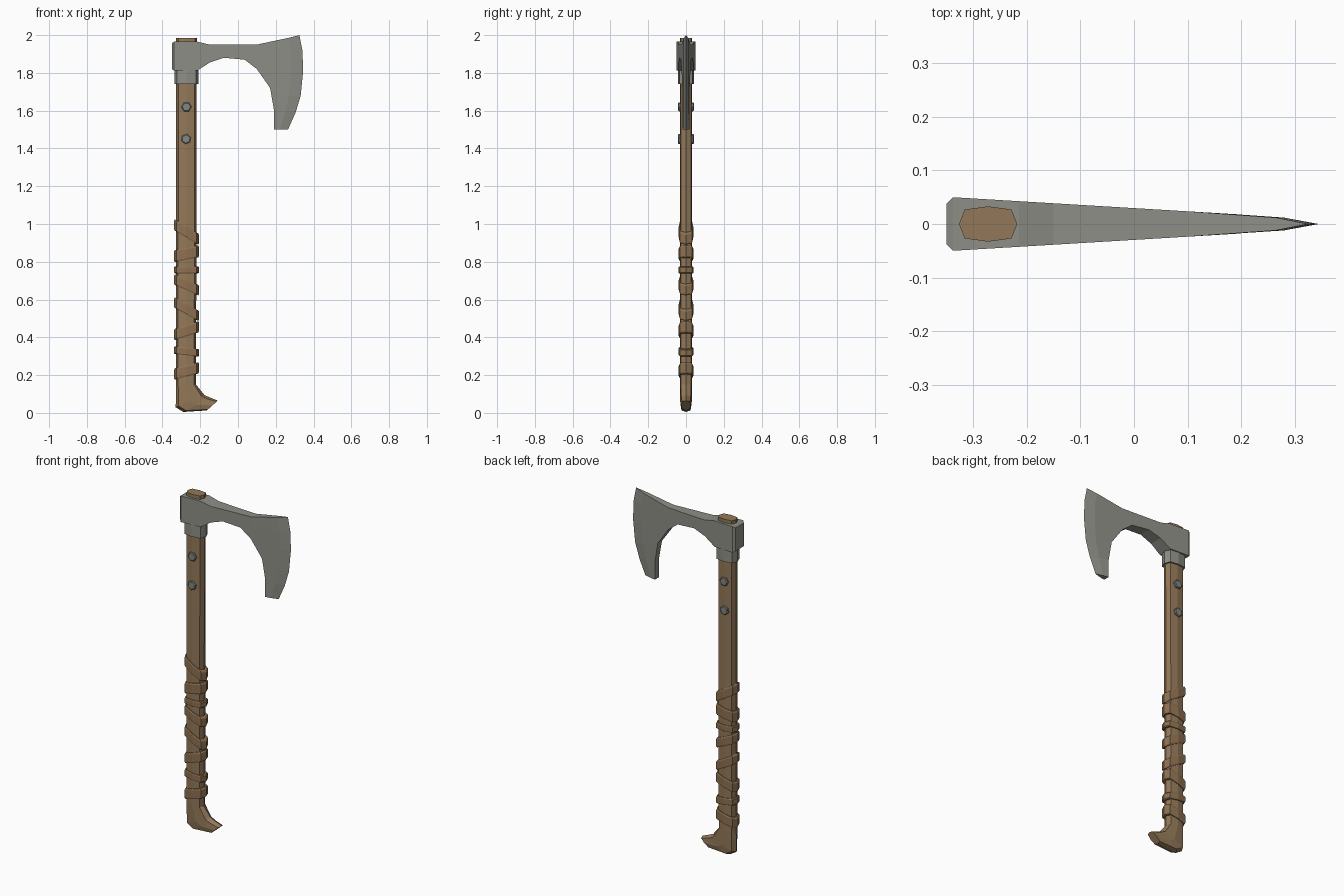
import bpy, bmesh, math
from mathutils import Vector

if "Cube" in bpy.data.objects:
    bpy.data.objects.remove(bpy.data.objects["Cube"])


def material(name, color):
    m = bpy.data.materials.new(name)
    m.diffuse_color = (*color, 1)
    m.use_nodes = True
    m.node_tree.nodes["Principled BSDF"].inputs["Base Color"].default_value = m.diffuse_color
    return m


WOOD = material("brown wood", (0.29, 0.19, 0.10))
LEATHER = material("brown leather", (0.27, 0.165, 0.083))
STEEL = material("grey steel", (0.275, 0.275, 0.245))
RIVET = material("blue grey rivet", (0.22, 0.24, 0.23))

# Unit eight-sided section shared by haft, collar and wraps
OCT = [(-1, 0), (-.8, -.82), (0, -1), (.8, -.82),
       (1, 0), (.8, .82), (0, 1), (-.8, .82)]


def finish(bm, name, mat):
    bmesh.ops.recalc_face_normals(bm, faces=bm.faces)
    me = bpy.data.meshes.new(name)
    bm.to_mesh(me)
    bm.free()
    me.materials.append(mat)
    ob = bpy.data.objects.new(name, me)
    bpy.context.collection.objects.link(ob)
    return ob


def loft(name, sections, mat):
    """Each section: left (x, z), right (x, z), half thickness in y."""
    bm = bmesh.new()
    rings = []
    for l, r, w in sections:
        l, r = Vector(l), Vector(r)
        ring = []
        for u, v in OCT:
            p = (l + r) / 2 + (r - l) / 2 * u
            ring.append(bm.verts.new((p.x, w * v, p.y)))
        rings.append(ring)
    for a, b in zip(rings, rings[1:]):
        for i in range(8):
            j = (i + 1) % 8
            bm.faces.new((a[i], a[j], b[j], b[i]))
    bm.faces.new(rings[0])
    bm.faces.new(rings[-1])
    return finish(bm, name, mat)


# Haft with a hooked foot
HL, HR, HW = -0.327, -0.218, 0.033
loft("haft", [
    ((HL, 1.985), (HR, 1.985), HW),
    ((HL, 0.15), (-0.222, 0.15), HW),
    ((-0.33, 0.03), (-0.178, 0.095), 0.031),
    ((-0.29, 0.005), (-0.15, 0.082), 0.029),
    ((-0.165, 0.013), (-0.107, 0.065), 0.025)], WOOD)

# Collar below the head
loft("collar", [((-0.336, z), (-0.209, z), 0.042) for z in (1.74, 1.83)], STEEL)

# Tilted leather wraps: centre height at left, at right, half height
WRAPS = [(0.995, 0.92, .030), (0.83, 0.855, .032), (0.757, 0.757, .018),
         (0.705, 0.65, .028), (0.583, 0.515, .028), (0.415, 0.455, .030),
         (0.332, 0.318, .020), (0.206, 0.238, .030)]
for n, (zl, zr, h) in enumerate(WRAPS):
    secs = []
    for k, off in ((-1, .007), (-.75, .012), (.75, .012), (1, .007)):
        secs.append(((HL - off, zl + k * h), (HR + off, zr + k * h), HW + off * .6))
    loft("grip_wrap_%d" % (n + 1), secs, LEATHER)

# Hexagonal rivets through the haft
for n, (x, z, turn) in enumerate([(-0.273, 1.62, 0), (-0.275, 1.45, 0.35)]):
    bm = bmesh.new()
    rows = []
    for y, r in ((-.042, .022), (-.038, .027), (.038, .027), (.042, .022)):
        rows.append([bm.verts.new((x + r * math.cos(turn + i * math.pi / 3), y,
                                   z + r * math.sin(turn + i * math.pi / 3)))
                     for i in range(6)])
    for a, b in zip(rows, rows[1:]):
        for i in range(6):
            bm.faces.new((a[i], a[i - 1], b[i - 1], b[i]))
    bm.faces.new(rows[0])
    bm.faces.new(rows[-1])
    finish(bm, "rivet_%d" % (n + 1), RIVET)


# Axe head: flat panels in x-z, given a tapering thickness on both sides
def thickness(x):
    return 0.05 - 0.06 * (x + 0.338)


neck = [(-.338, 1.965, 1.812), (-.215, 1.965, 1.812), (-.15, 1.95, 1.855),
        (-.075, 1.95, 1.88), (.035, 1.95, 1.87), (.1, 1.95, 1.82)]
inner = [(.1, 1.95), (.1, 1.885), (.1, 1.82), (.17, 1.72), (.19, 1.605), (.19, 1.5)]
bevel = [(.265, 1.985), (.28, 1.91), (.28, 1.80), (.27, 1.68), (.25, 1.595), (.225, 1.5)]
edge = [(.325, 2.0), (.341, 1.92), (.345, 1.81), (.332, 1.68), (.305, 1.59), (.265, 1.5)]

panels = [[(-.35, 1.957), (-.338, 1.965), (-.338, 1.812), (-.35, 1.82)]]
for a, b in zip(neck, neck[1:]):
    panels.append([(a[0], a[1]), (b[0], b[1]), (b[0], b[2]), (a[0], a[2])])
panels[-1].insert(2, inner[1])
for p, q in ((inner, bevel), (bevel, edge)):
    for i in range(5):
        panels.append([p[i], q[i], q[i + 1], p[i + 1]])

half = {p: thickness(p[0]) for face in panels for p in face}
half.update({p: 0.0 for p in edge})
half.update({p: 0.038 for p in panels[0] if p[0] == -.35})
for p in bevel:
    half[p] = 0.012

bm = bmesh.new()
front = {p: bm.verts.new((p[0], -t, p[1])) for p, t in half.items()}
back = {p: (bm.verts.new((p[0], t, p[1])) if t else front[p]) for p, t in half.items()}
sides = {}
for face in panels:
    bm.faces.new([front[p] for p in face])
    bm.faces.new([back[p] for p in reversed(face)])
    for i, p in enumerate(face):
        key = frozenset((p, face[i - 1]))
        sides[key] = sides.get(key, 0) + 1
# Close the rim wherever a panel edge has only one neighbour
for key, count in sides.items():
    p, q = sorted(key)
    if count == 1:
        loop = list(dict.fromkeys([front[p], front[q], back[q], back[p]]))
        if len(loop) > 2:
            bm.faces.new(loop)
finish(bm, "axe_head", STEEL)
